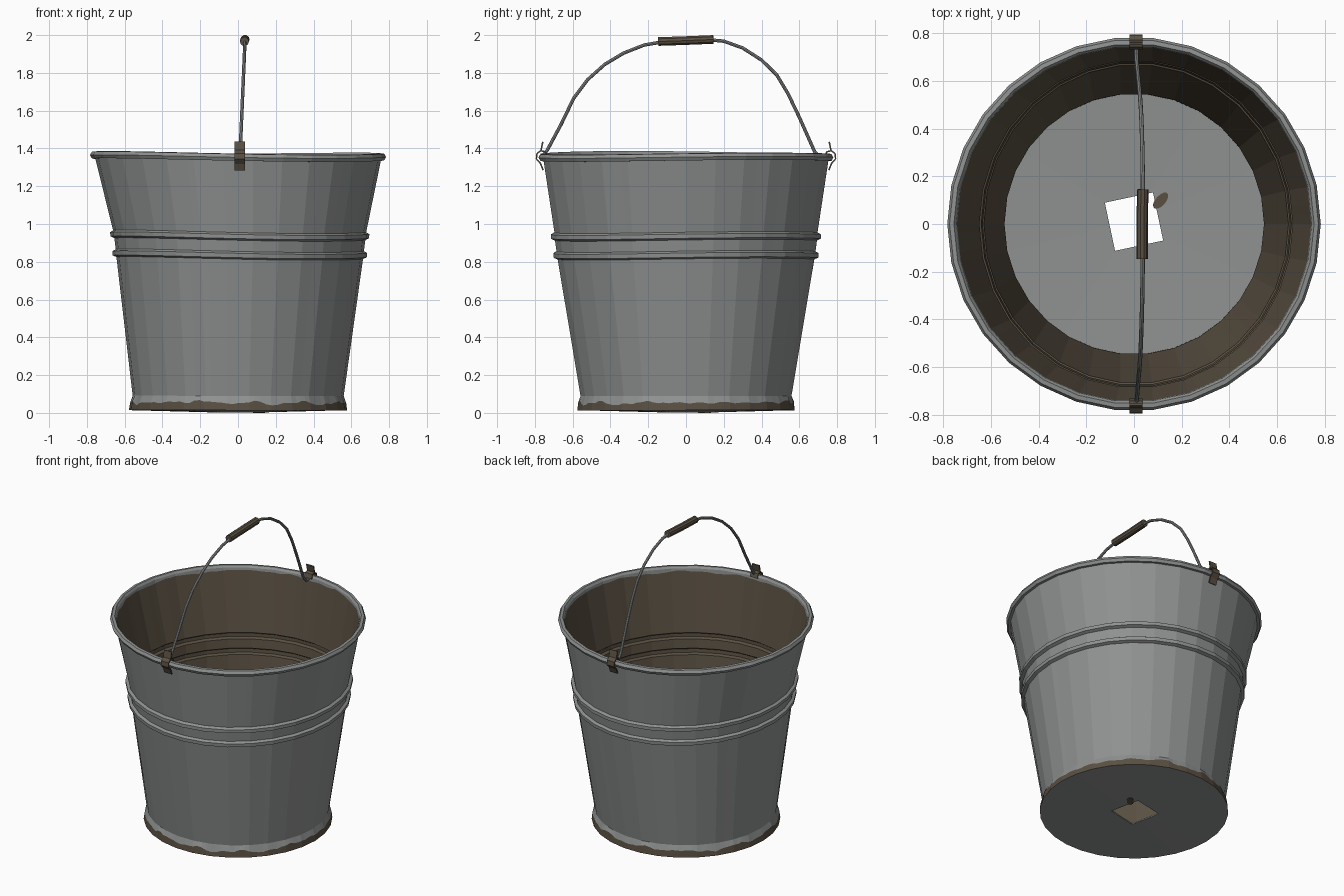
import bpy, bmesh, math, random
from mathutils import Vector, Matrix

if "Cube" in bpy.data.objects:
    bpy.data.objects.remove(bpy.data.objects["Cube"])

random.seed(4)
SIDES, SUB = 30, 4          # 30 flat sides, each split in 4 for ragged rust edges
N = SIDES * SUB


def material(name, rgb):
    m = bpy.data.materials.new(name)
    m.diffuse_color = (*rgb, 1)
    m.use_nodes = True
    m.node_tree.nodes["Principled BSDF"].inputs["Base Color"].default_value = m.diffuse_color
    return m


GREY = material("zinc grey", (0.275, 0.287, 0.283))
RUST = material("rust brown", (0.102, 0.080, 0.055))


def finish(name, bm, mats):
    bmesh.ops.recalc_face_normals(bm, faces=bm.faces)
    me = bpy.data.meshes.new(name)
    bm.to_mesh(me)
    bm.free()
    for m in mats:
        me.materials.append(m)
    ob = bpy.data.objects.new(name, me)
    bpy.context.collection.objects.link(ob)
    return ob


def polygon_dir(i):
    """Point on the unit 30-gon, straight between its corners."""
    k, f = divmod(i % N, SUB)
    a, b = (math.tau * (k + d) / SIDES for d in (0, 1))
    p = Vector((math.cos(a), math.sin(a)))
    return p.lerp(Vector((math.cos(b), math.sin(b))), f / SUB)


ragged = [random.uniform(-1, 1) for _ in range(N)]
ragged = [0.6 * ragged[i] + 0.4 * ragged[i - 1] + 0.5 * math.sin(i * 0.63) for i in range(N)]


def ring_point(i, r, z, jag=0.0):
    """Slightly bent, hand-worn ring: squeezed in x and wide in y at mid height."""
    d = polygon_dir(i)
    t = z / 0.9 if z < 0.9 else max(0, (1.36 - z) / 0.46)
    w = min(1, z / 0.8) * (0.006 * math.sin(2 * math.pi * i / N * 2 + 0.6) - 0.005 * d.x)
    return (0.01 * t + d.x * r * (1 - 0.025 * t), d.y * r * (1 + 0.025 * t),
            z + w + jag * ragged[i])


# bucket wall: (radius, height, ragged amount, material of the strip that follows)
profile = [
    (0.556, 0.014, 0, 0), (0.578, 0.014, 0, 1), (0.573, 0.055, 0.011, 0), (0.560, 0.09, 0, 0),
    (0.668, 0.817, 0, 0), (0.688, 0.825, 0, 0), (0.690, 0.848, 0, 0), (0.673, 0.858, 0, 0),
    (0.681, 0.917, 0, 0), (0.701, 0.926, 0, 0), (0.702, 0.948, 0, 0), (0.685, 0.958, 0, 0),
    (0.757, 1.338, 0, 0), (0.774, 1.338, 0, 0), (0.784, 1.356, 0, 0), (0.774, 1.374, 0, 0),
    (0.756, 1.376, 0, 0), (0.746, 1.362, 0, 0), (0.744, 1.345, 0.007, 1), (0.672, 0.958, 0, 1),
    (0.686, 0.948, 0, 1), (0.685, 0.926, 0, 1), (0.667, 0.917, 0, 1), (0.660, 0.858, 0, 1),
    (0.674, 0.848, 0, 1), (0.672, 0.825, 0, 1), (0.654, 0.817, 0, 1), (0.546, 0.09, 0, 1),
    (0.546, 0.018, 0, 1)]
bm = bmesh.new()
rings = [[bm.verts.new(ring_point(i, r, z, j)) for i in range(N)] for r, z, j, _ in profile]
for (lo, hi), p in zip(zip(rings, rings[1:]), profile):
    for i in range(N):
        k = (i + 1) % N
        bm.faces.new((lo[i], lo[k], hi[k], hi[i])).material_index = p[3]
finish("bucket_wall", bm, [GREY, RUST])

# floor with a square hole, sagging a little towards it
bm = bmesh.new()
corners = [Vector((0, 0.01)) + 0.146 * Vector((math.cos(a), math.sin(a)))
           for a in (math.radians(57 + 90 * c) for c in range(4))]
step = N // 4
layers = []
for top in (0, 1):
    outer = [bm.verts.new((*(polygon_dir(i + 19) * 0.562), 0.014 + 0.008 * top)) for i in range(N)]
    inner = []
    for i in range(N):
        c, f = divmod(i, step)
        p = corners[c].lerp(corners[(c + 1) % 4], f / step)
        inner.append(bm.verts.new((p.x, p.y, 0.002 + 0.008 * top)))
    layers.append((outer, inner))
(o0, i0), (o1, i1) = layers
for a, b in ((o0, i0), (i0, i1), (i1, o1)):
    for i in range(N):
        k = (i + 1) % N
        bm.faces.new((a[i], a[k], b[k], b[i]))
finish("bucket_floor", bm, [GREY])

# rust spot beside the hole, seen from both sides
bm = bmesh.new()
bmesh.ops.create_cone(bm, cap_ends=True, segments=14, radius1=1, radius2=1, depth=1,
                      matrix=Matrix.Translation((0.112, 0.098, 0.0075))
                      @ Matrix.Rotation(math.radians(48), 4, 'Z')
                      @ Matrix.Diagonal((0.042, 0.021, 0.015, 1)))
finish("rust_spot", bm, [RUST])


# handle clips: bent strips hooked over the rim, front and back
def clip(name, side):
    path = [(0.758, 1.435), (0.768, 1.39), (0.789, 1.372), (0.792, 1.345), (0.770, 1.32), (0.756, 1.285)]
    tongue = [(0.768, 1.388), (0.745, 1.382), (0.736, 1.355)]
    bm = bmesh.new()
    for pts in (path, tongue):
        row = [[bm.verts.new((x, side * y, z)) for x in (-0.019, 0.036)] for y, z in pts]
        for a, b in zip(row, row[1:]):
            bm.faces.new((a[0], a[1], b[1], b[0]))
    ob = finish(name, bm, [RUST])
    s = ob.modifiers.new("thickness", 'SOLIDIFY')
    s.thickness, s.offset = 0.008, 0


clip("front_clip", -1)
clip("back_clip", 1)


# wire handle and grip as round tubes
def tube(name, pts, radius, mat, sides):
    bm = bmesh.new()
    pts = [Vector(p) for p in pts]
    prev = None
    for n, p in enumerate(pts):
        d = (pts[min(n + 1, len(pts) - 1)] - pts[max(n - 1, 0)]).normalized()
        u = Vector((1, 0, 0))
        u = (u - d * u.dot(d)).normalized()
        v = d.cross(u)
        ring = [bm.verts.new(p + radius * (u * math.cos(math.tau * k / sides)
                                           + v * math.sin(math.tau * k / sides)))
                for k in range(sides)]
        if prev:
            for k in range(sides):
                j = (k + 1) % sides
                bm.faces.new((prev[k], prev[j], ring[j], ring[k]))
        if n in (0, len(pts) - 1):
            bm.faces.new(ring)
        prev = ring
    return finish(name, bm, [mat])


arc = [(-0.77, 1.35), (-0.735, 1.39), (-0.66, 1.53), (-0.595, 1.665), (-0.52, 1.765), (-0.43, 1.845),
       (-0.33, 1.905), (-0.22, 1.948), (-0.1, 1.968), (0.1, 1.977), (0.2, 1.968), (0.3, 1.932),
       (0.4, 1.868), (0.48, 1.79), (0.54, 1.69), (0.6, 1.565), (0.68, 1.385), (0.71, 1.35), (0.77, 1.35)]
tube("wire_handle", [(0.01 + 0.027 * (z - 1.35) / 0.62, y, z) for y, z in arc], 0.009, GREY, 8)
tube("handle_grip", [(0.034, -0.147, 1.966), (0.034, 0, 1.971), (0.037, 0.145, 1.977)], 0.024, RUST, 10)
